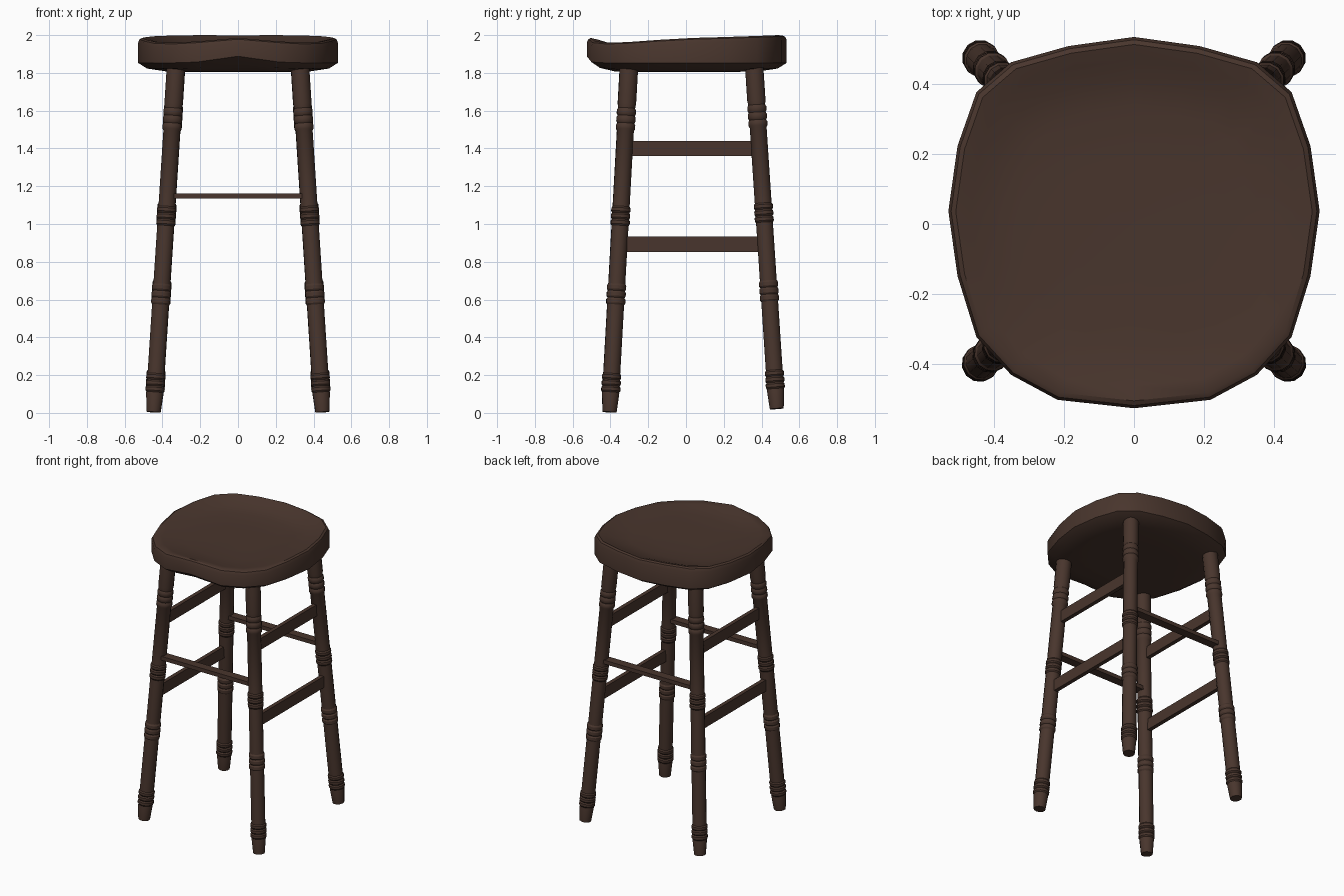
import bpy, bmesh, math
from mathutils import Vector

cube = bpy.data.objects.get("Cube")
if cube:
    bpy.data.objects.remove(cube, do_unlink=True)

wood = bpy.data.materials.new("dark brown wood")
wood.use_nodes = True
wood.diffuse_color = (0.066, 0.036, 0.026, 1)
wood.node_tree.nodes["Principled BSDF"].inputs["Base Color"].default_value = wood.diffuse_color


def finish(name, bm, angle):
    """Turn a bmesh into a named, shaded wooden object."""
    bmesh.ops.recalc_face_normals(bm, faces=bm.faces)
    mesh = bpy.data.meshes.new(name)
    bm.to_mesh(mesh)
    bm.free()
    obj = bpy.data.objects.new(name, mesh)
    mesh.materials.append(wood)
    bpy.context.collection.objects.link(obj)
    bpy.ops.object.select_all(action='DESELECT')
    obj.select_set(True)
    bpy.context.view_layer.objects.active = obj
    bpy.ops.object.shade_smooth_by_angle(angle=math.radians(angle))
    return obj


def skin(rings):
    """Join rings of points into a closed solid."""
    bm = bmesh.new()
    rows = [[bm.verts.new(p) for p in ring] for ring in rings]
    n = len(rows[0])
    for a, b in zip(rows, rows[1:]):
        for i in range(n):
            j = (i + 1) % n
            bm.faces.new((a[i], a[j], b[j], b[i]))
    for end in (rows[0], rows[-1]):
        centre = bm.verts.new(sum((v.co for v in end), Vector()) / n)
        for i in range(n):
            bm.faces.new((end[i], end[(i + 1) % n], centre))
    return bm


# Seat: half outline from back to front as x, y, rim height, mirrored
half = [(0, .533, 1.998), (.187, .507, 2.0), (.35, .461, 1.998),
        (.449, .376, 1.995), (.503, .222, 1.99), (.529, .037, 1.985),
        (.503, -.148, 1.975), (.449, -.322, 1.963), (.35, -.43, 1.96),
        (.218, -.501, 1.967), (0, -.525, 1.985)]
outline = half + [(-x, y, z) for x, y, z in half[-2:0:-1]]


def lift(x, y):
    """Raised lower edge in the middle of the front."""
    return 0.035 * max(0, 1 - abs(x) / 0.25) if y < -0.4 else 0


rings = []
for scale, height, arch in ((.45, 1.805, 0), (.72, 1.808, 0), (.91, 1.823, .8), (1, 1.853, 1)):
    rings.append([(x * scale, y * scale, height + arch * lift(x, y)) for x, y, z in outline])
rings.append([(x, y, z - 0.025) for x, y, z in outline])
for scale, dish in ((.985, -.007), (.96, 0), (.88, .25), (.78, .65), (.62, .9), (.35, 1)):
    rings.append([(x * scale, y * scale, z + (1.945 - z) * dish if dish >= 0 else z + dish)
                  for x, y, z in outline])
finish("seat", skin(rings), 35)

# Legs: turned profile as height along the leg and radius
profile = [(0, .038), (.10, .047)]
for start, step in ((.105, .033), (.57, .037), (.99, .034), (1.495, .04)):
    for k in range(3):
        z = start + k * step
        profile += [(z, .046), (z + step * .25, .052), (z + step * .75, .052), (z + step, .046)]
profile += [(1.64, .05), (1.84, .05)]


def leg_point(side, back, z):
    """Point on a leg's axis at a given height."""
    t = z / 1.8
    y = .482 - .119 * t if back else -.405 + .101 * t
    return Vector((side * (.447 - .117 * t), y, z))


SIDES = 12
for back in (False, True):
    for side in (1, -1):
        foot = leg_point(side, back, .022 if back else .004)
        axis = (leg_point(side, back, 1.84) - foot).normalized()
        turn = axis.to_track_quat('Z', 'Y')
        rings = []
        for z, r in profile:
            rings.append([foot + turn @ Vector((r * math.cos(a), r * math.sin(a), z))
                          for a in (math.tau * i / SIDES for i in range(SIDES))])
        name = ("back" if back else "front") + ("_left" if side > 0 else "_right") + "_leg"
        finish(name, skin(rings), 32)


def stretcher(name, a, b, width, height):
    """Straight rectangular rail between two legs."""
    along = (b - a).normalized()
    across = along.cross(Vector((0, 0, 1))) * width / 2
    up = Vector((0, 0, height / 2))
    rings = [[p + across + up, p - across + up, p - across - up, p + across - up] for p in (a, b)]
    finish(name, skin(rings), 30)


# Rails: two tall ones on each side, one flat one at front and back
for side, label in ((1, "left"), (-1, "right")):
    for z, level in ((1.4, "upper"), (.893, "lower")):
        stretcher(f"{label}_{level}_rail", leg_point(side, False, z),
                  leg_point(side, True, z), .028, .08)
for back, label in ((False, "front"), (True, "back")):
    stretcher(f"{label}_rail", leg_point(-1, back, 1.148), leg_point(1, back, 1.148), .06, .027)
